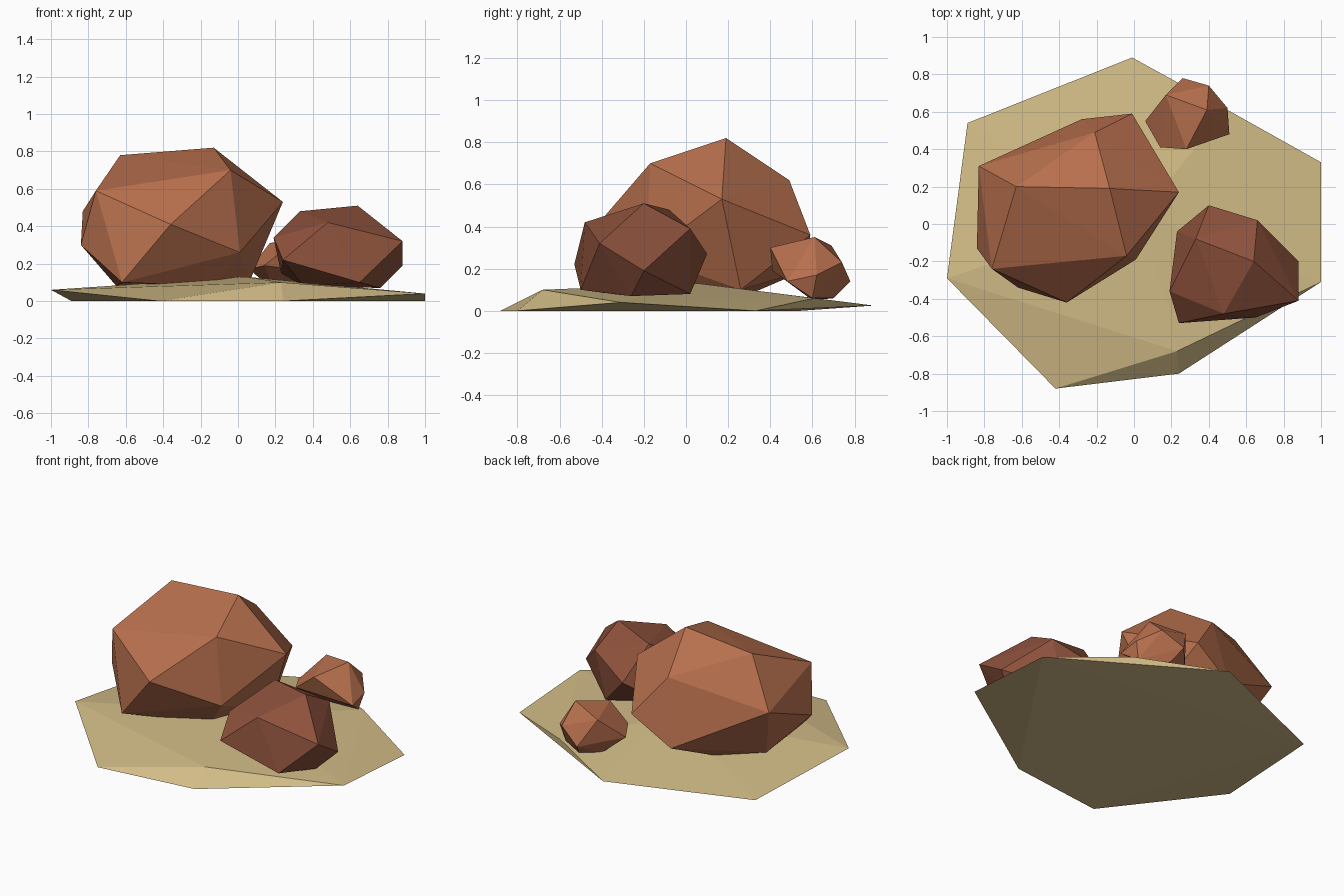
import bpy
import bmesh

# Remove the default cube only
default_cube = bpy.data.objects.get("Cube")
if default_cube:
    bpy.data.objects.remove(default_cube, do_unlink=True)


def make_material(name, red, green, blue):
    """One flat matte colour for viewport and render."""
    material = bpy.data.materials.new(name)
    material.use_nodes = True
    material.diffuse_color = (red, green, blue, 1)
    shader = material.node_tree.nodes["Principled BSDF"]
    shader.inputs["Base Color"].default_value = (red, green, blue, 1)
    shader.inputs["Roughness"].default_value = 1
    return material


def faceted_stone(name, material, corners):
    """Wrap a flat-shaded convex skin around a few corners given in hundredths."""
    mesh = bpy.data.meshes.new(name)
    bm = bmesh.new()
    for corner in corners:
        bm.verts.new([value / 100 for value in corner])
    hull = bmesh.ops.convex_hull(bm, input=bm.verts[:], use_existing_faces=False)
    # Drop any corner that ended up inside the skin
    unused = [vert for vert in bm.verts if not vert.link_faces]
    bmesh.ops.delete(bm, geom=unused, context="VERTS")
    bmesh.ops.recalc_face_normals(bm, faces=bm.faces[:])
    bm.to_mesh(mesh)
    bm.free()
    mesh.materials.append(material)
    stone = bpy.data.objects.new(name, mesh)
    bpy.context.collection.objects.link(stone)
    return stone


sand = make_material("pale sand", 0.645, 0.503, 0.242)
orange_rock = make_material("orange rock", 0.479, 0.162, 0.076)
brown_rock = make_material("dark brown rock", 0.271, 0.084, 0.045)

# Low sand mound: outer rim first, then the raised top corners
rim = [(-1, 89, 2.5), (-89, 54, 0), (-100, -29, 6), (-42, -88, 0),
       (24, -80, 0), (100, -31, 4), (100, 33, 0)]
crest = [(23, -68, 10), (50, 61, 6), (4, 6, 13)]
faceted_stone("sand_mound", sand, rim + crest)

# Large boulder: crown, waist and buried foot
crown = [(-63, 20, 78), (-13, 19, 82), (-4, -17, 70), (-21, 49, 62), (-76, -24, 59)]
waist = [(24, 17, 53), (-83, 31, 48), (-36, -42, 41), (-1, 59, 36), (-84, -13, 30),
         (1, -19, 26), (-28, 56, 19)]
foot = [(-62, -34, 10), (-13, -10, 8), (6, 26, 10), (-40, 28, 7), (-65, 8, 8)]
faceted_stone("large_boulder", orange_rock, crown + waist + foot)

# Medium dark boulder
crown = [(33, -8, 48), (64, -20, 51), (48, -48, 42), (66, 2, 39)]
waist = [(19, -36, 34), (88, -41, 32), (40, 10, 27), (24, -53, 22),
         (88, -20, 19), (23, -4, 15)]
foot = [(65, -50, 10), (58, 2, 8), (42, -6, 8), (76, -26, 7), (35, -35, 8)]
faceted_stone("medium_boulder", brown_rock, crown + waist + foot)

# Small stone at the back
crown = [(39, 61, 35), (28, 40, 30), (17, 69, 31), (40, 74, 23)]
waist = [(50, 62, 17), (6, 55, 17), (14, 41, 19), (51, 48, 14), (26, 78, 14)]
foot = [(47, 60, 6), (20, 60, 5), (30, 70, 6)]
faceted_stone("small_stone", orange_rock, crown + waist + foot)
